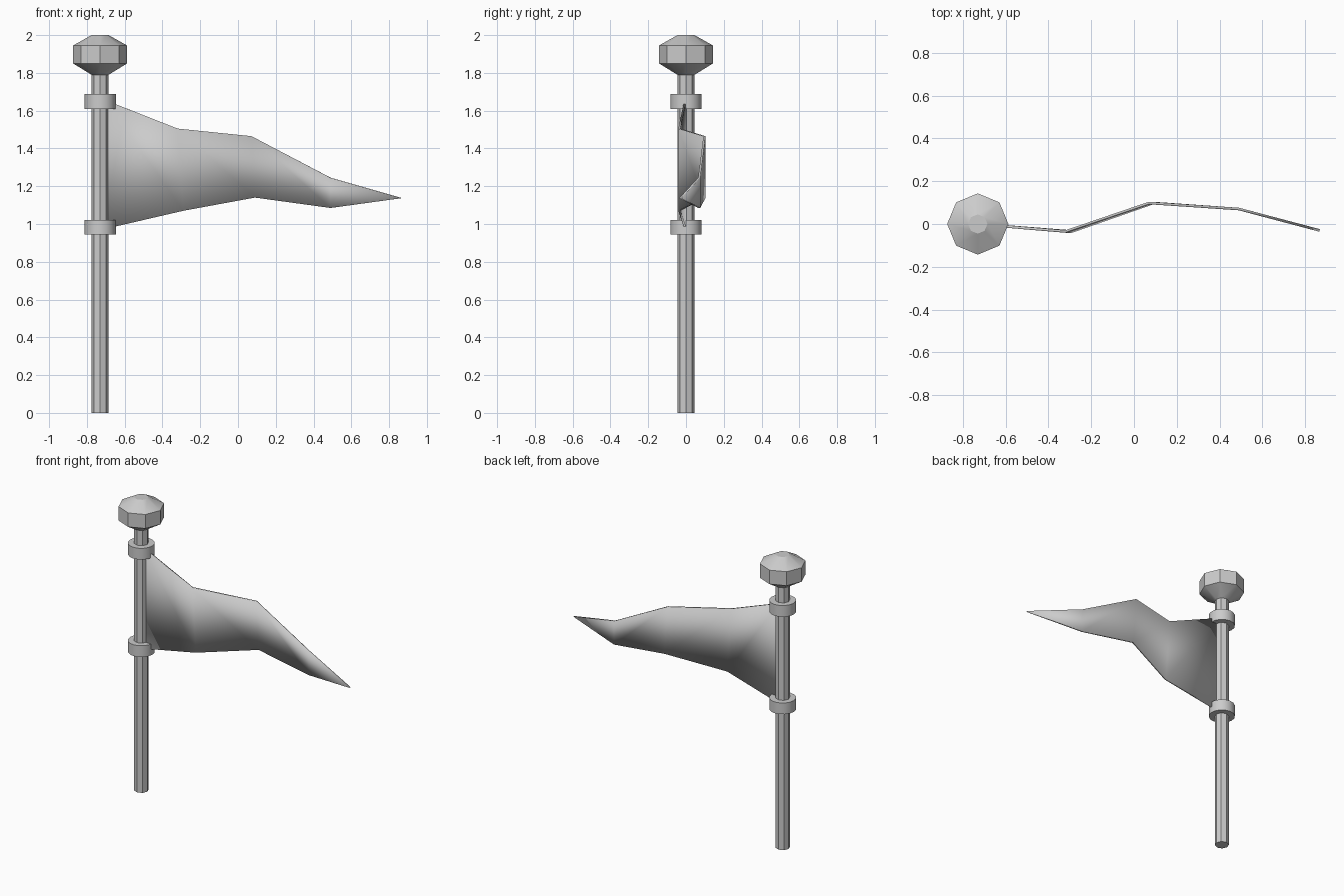
import bpy, bmesh, math

cube = bpy.data.objects.get("Cube")
if cube:
    bpy.data.objects.remove(cube, do_unlink=True)

POLE_X = -0.73

# One plain grey for every part
grey = bpy.data.materials.new("plain grey")
grey.use_nodes = True
colour = (0.6, 0.6, 0.6, 1)
grey.diffuse_color = colour
grey.node_tree.nodes["Principled BSDF"].inputs["Base Color"].default_value = colour


def finish(name, bm):
    """Turn a bmesh into a named object, smooth except at sharp edges."""
    bmesh.ops.recalc_face_normals(bm, faces=bm.faces)
    mesh = bpy.data.meshes.new(name)
    bm.to_mesh(mesh)
    bm.free()
    mesh.materials.append(grey)
    obj = bpy.data.objects.new(name, mesh)
    bpy.context.collection.objects.link(obj)
    bpy.ops.object.select_all(action="DESELECT")
    obj.select_set(True)
    bpy.context.view_layer.objects.active = obj
    bpy.ops.object.shade_smooth_by_angle(angle=math.radians(30))
    return obj


def lathe(name, profile, sides, closed=False):
    """Sweep (radius, z) points around the pole axis."""
    bm = bmesh.new()
    rings = []
    for r, z in profile:
        angles = [math.tau * i / sides for i in range(sides)]
        rings.append([bm.verts.new((POLE_X + r * math.cos(a), r * math.sin(a), z))
                      for a in angles])
    pairs = list(zip(rings, rings[1:]))
    if closed:
        pairs.append((rings[-1], rings[0]))
    else:
        bm.faces.new(rings[0])
        bm.faces.new(rings[-1])
    for low, high in pairs:
        for i in range(sides):
            j = (i + 1) % sides
            bm.faces.new((low[i], low[j], high[j], high[i]))
    return finish(name, bm)


# Pole and faceted knob
lathe("pole", [(0.045, 0), (0.045, 1.82)], 8)
lathe("finial", [(0.045, 1.79), (0.143, 1.85), (0.143, 1.945), (0.045, 2.0)], 8)

# Two collars holding the pennant
for name, z in (("lower_collar", 0.945), ("upper_collar", 1.61)):
    lathe(name, [(0.04, z), (0.083, z), (0.083, z + 0.077), (0.04, z + 0.077)], 16, True)

# Waving pennant: top x, bottom x, y, top z, bottom z at each fold
folds = [
    (-0.70, -0.70, -0.003, 1.655, 0.975),
    (-0.32, -0.29, -0.035, 1.505, 1.07),
    (0.07, 0.09, 0.098, 1.465, 1.14),
    (0.49, 0.49, 0.07, 1.245, 1.085),
]
bm = bmesh.new()
columns = [(bm.verts.new((tx, y, top)), bm.verts.new((bx, y, bottom)))
           for tx, bx, y, top, bottom in folds]
for a, b in zip(columns, columns[1:]):
    bm.faces.new((a[0], a[1], b[1], b[0]))
tip = bm.verts.new((0.867, -0.03, 1.137))
bm.faces.new((columns[-1][0], columns[-1][1], tip))
pennant = finish("pennant", bm)
cloth = pennant.modifiers.new("cloth thickness", "SOLIDIFY")
cloth.thickness = 0.012
cloth.offset = 0
